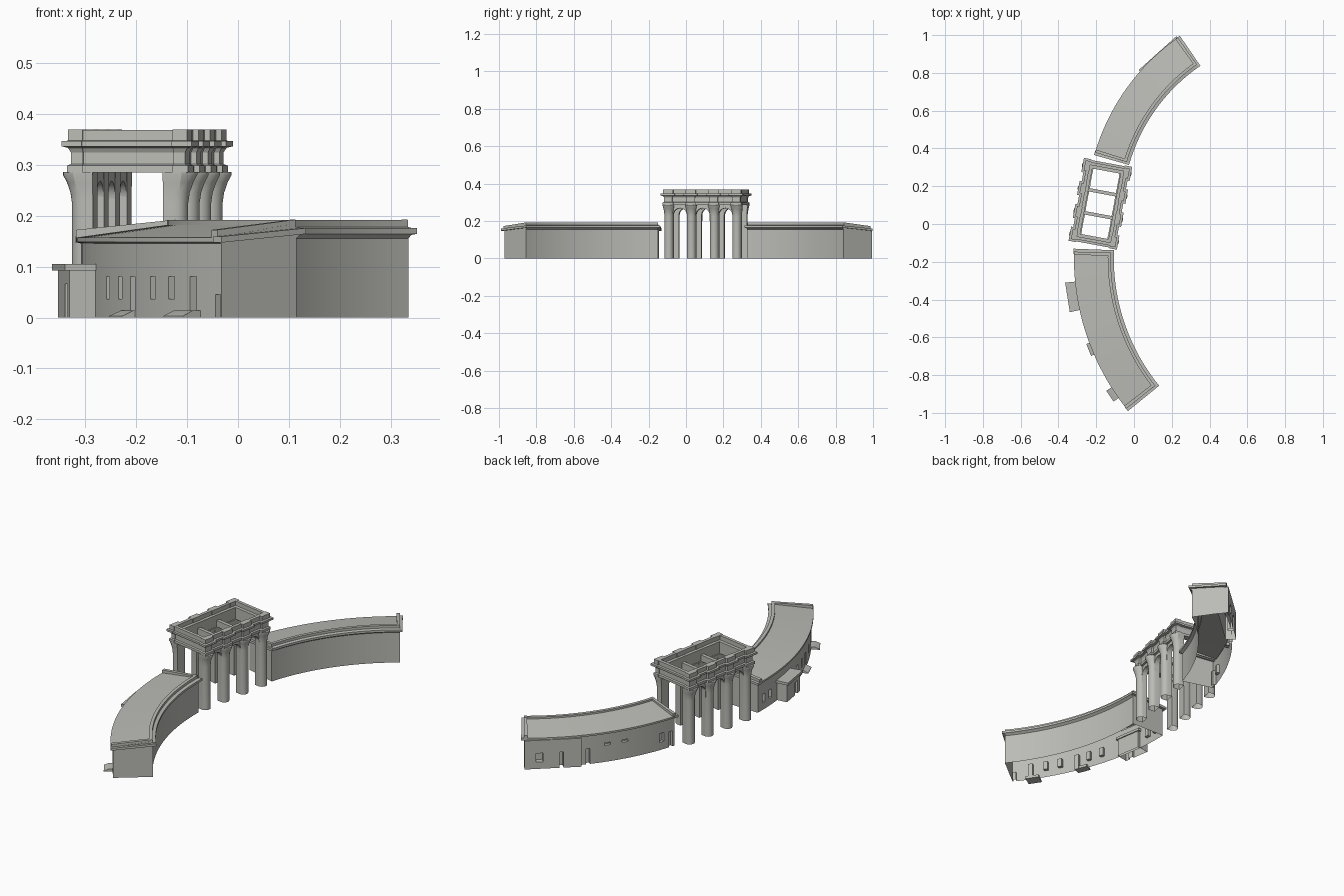
import bpy, bmesh, math
from math import sin, cos, radians

if "Cube" in bpy.data.objects:
    bpy.data.objects.remove(bpy.data.objects["Cube"])

stone = bpy.data.materials.new("grey stone")
stone.diffuse_color = (0.50, 0.50, 0.47, 1)
stone.use_nodes = True
stone.node_tree.nodes["Principled BSDF"].inputs["Base Color"].default_value = stone.diffuse_color


def finish(bm, name):
    bmesh.ops.recalc_face_normals(bm, faces=bm.faces[:])
    me = bpy.data.meshes.new(name)
    bm.to_mesh(me)
    bm.free()
    for p in me.polygons:
        p.use_smooth = True
    me.set_sharp_from_angle(angle=radians(26))
    me.materials.append(stone)
    ob = bpy.data.objects.new(name, me)
    bpy.context.collection.objects.link(ob)
    return ob


def open_bottom(ob):
    """Remove the faces lying on the ground and refresh sharp edges."""
    bm = bmesh.new()
    bm.from_mesh(ob.data)
    low = [f for f in bm.faces if all(v.co.z < 1e-4 for v in f.verts)]
    bmesh.ops.delete(bm, geom=low, context='FACES')
    bm.to_mesh(ob.data)
    bm.free()
    ob.data.set_sharp_from_angle(angle=radians(26))


def add_loft(bm, loops, cyclic=False):
    """Skin a row of matching loops; cap the ends unless cyclic."""
    rows = [[bm.verts.new(p) for p in lp] for lp in loops]
    n = len(rows[0])
    last = len(rows) if cyclic else len(rows) - 1
    for i in range(last):
        a, b = rows[i], rows[(i + 1) % len(rows)]
        for j in range(n):
            k = (j + 1) % n
            bm.faces.new((a[j], a[k], b[k], b[j]))
    if not cyclic:
        bm.faces.new(rows[0])
        bm.faces.new(rows[-1])


def add_sweep(bm, centre, prof, t0, t1, n=1):
    """Sweep an (r, z) profile round a centre, angles measured from -x."""
    loops = []
    for i in range(n + 1):
        t = radians(t0 + (t1 - t0) * i / n)
        loops.append([(centre[0] - r * cos(t), centre[1] - r * sin(t), z) for r, z in prof])
    add_loft(bm, loops)


def sweep(name, *args):
    bm = bmesh.new()
    add_sweep(bm, *args)
    return finish(bm, name)


def rect(r0, r1, z0, z1):
    return [(r0, z0), (r0, z1), (r1, z1), (r1, z0)]


def cut(ob, cutter):
    mod = ob.modifiers.new("cut", 'BOOLEAN')
    mod.operation = 'DIFFERENCE'
    mod.solver = 'EXACT'
    mod.object = cutter
    dg = bpy.context.evaluated_depsgraph_get()
    me = bpy.data.meshes.new_from_object(ob.evaluated_get(dg))
    ob.modifiers.clear()
    ob.data = me
    open_bottom(ob)


def wing(name, c, ri, ro, t0, t1, openings, extras=()):
    s = 1 if t1 > t0 else -1
    # wall, cornice, parapet and sloping roof in one section
    prof = [(ri + .014, 0), (ri + .014, .155), (ri + .006, .161), (ri, .164), (ri, .175),
            (ri + .016, .178), (ri + .016, .191), (ri + .032, .191), (ri + .032, .182),
            (ro, .157), (ro, .148), (ro - .01, .145), (ro - .01, 0)]
    body = sweep(name + "_body", c, prof, t0 + .65 * s, t1 - .65 * s, 28)
    # sloping cornice and parapet over each end wall
    bm = bmesh.new()
    for t, d in ((t0, s), (t1, -s)):
        add_sweep(bm, c, [(ri, .164), (ri, .1755), (ro + .002, .159), (ro + .002, .147)], t, t + 1.2 * d)
        add_sweep(bm, c, [(ri + .016, .170), (ri + .016, .192), (ro, .172), (ro, .152)],
                  t + .7 * d, t + 1.5 * d)
    finish(bm, name + "_end_parapets")
    # recessed windows and doors: (angle, half width, z0, z1)
    bm = bmesh.new()
    for t, w, z0, z1 in openings:
        a = math.degrees(w / ro)
        add_sweep(bm, c, rect(ro - .026, ro + .03, z0, z1), t - a, t + a)
    cutter = finish(bm, name + "_window_cutter")
    cutter.hide_render = True
    for ob in (body, *extras):
        cut(ob, cutter)
    bpy.data.objects.remove(cutter)


# south wing
SC = (.965, -.18)
windows = [(t, .011, .036, .08) for t in (.6, 3.2, 16.6, 20, 27.2, 30.6)]
doors = [(23, .012, -.01, .08), (34.2, .012, -.01, .08), (37.9, .008, -.01, .045)]
wing("south_wing", SC, 1.072, 1.283, -2.2, 39.1, windows + doors)

# annex with roof slab and door, entrance steps
annex = sweep("annex", SC, rect(1.26, 1.325, 0, .094), 6, 12)
slab = sweep("annex_roof", SC, rect(1.255, 1.336, .092, .105), 5.6, 12.4)
bm = bmesh.new()
add_sweep(bm, SC, rect(1.313, 1.35, -.01, .066), 9.8, 10.9)
annex_cutter = finish(bm, "annex_door_cutter")
annex_cutter.hide_render = True
cut(annex, annex_cutter)
bpy.data.objects.remove(annex_cutter)
for t, r in ((22, 1.300), (33.8, 1.315)):
    sweep("entrance_step", SC, [(1.26, 0), (1.26, .014), (r - .025, .014), (r, .003), (r, 0)],
          t - 1.5, t + 1.5)

# north wing with a flat projecting end block
NC = (.885, .055)
block = sweep("north_end_block", NC, rect(1.095, 1.148, 0, .147), -41.5, -54.9)
openings = [(-17.6, .010, -.01, .08), (-20.2, .013, .04, .085), (-30.3, .016, .085, .098),
            (-34.8, .016, .085, .098), (-39.7, .010, -.01, .08), (-46.2, .010, -.01, .08),
            (-51.4, .016, .035, .08)]
wing("north_wing", NC, .947, 1.138, -15.8, -55.7, openings, (block,))

# ---- colonnaded gate, built in its own frame then turned ----
gate = []
ROWS = (-.185, -.062, .062, .185)


def loop4(u0, u1, v0, v1, z):
    return [(u0, v0, z), (u1, v0, z), (u1, v1, z), (u0, v1, z)]


# entablature: architrave, frieze, cornice and attic (half width, z)
ENT = [(.110, .285), (.110, .298), (.103, .301), (.103, .324), (.108, .333),
       (.119, .336), (.119, .346), (.108, .347), (.108, .368)]
bm = bmesh.new()
loops = [loop4(-h, h, -h - .1, h + .1, z) for h, z in ENT]
loops += [loop4(-h, h, -h - .1, h + .1, z)
          for h, z in ((.092, .368), (.092, .346), (.076, .346), (.076, .285))]
add_loft(bm, loops, True)
gate.append(finish(bm, "entablature"))

# entablature breaks forward over every column
bm = bmesh.new()
for s in (-1, 1):
    for v in ROWS:
        loops = []
        for h, z in ENT:
            w = .023 + (h - .104)
            u0, u1 = sorted((s * .090, s * (h + .011)))
            loops.append(loop4(u0, u1, v - w, v + w, z + (.0005 if z > .36 else 0)))
        add_loft(bm, loops)
gate.append(finish(bm, "entablature_projections"))

# half-round columns with flaring capitals
bm = bmesh.new()
for s in (-1, 1):
    for v in ROWS:
        loops = []
        for z, f in ((0, 0), (.225, 0), (.245, .003), (.265, .010), (.280, .018), (.286, .018)):
            r = .024 + f
            lp = [(s * .070, v - .024 - f * .2, z), (s * .092, v - .024 - f * .3, z)]
            for i in range(1, 8):
                a = radians(-90 + 22.5 * i)
                lp.append((s * (.092 + r * cos(a)), v + (.024 + f * .5) * sin(a), z))
            lp += [(s * .092, v + .024 + f * .3, z), (s * .070, v + .024 + f * .2, z)]
            loops.append(lp)
        add_loft(bm, loops)
gate.append(finish(bm, "columns"))
open_bottom(gate[-1])

# arches between the columns of both long sides
arch = [(-.0615, .200), (-.038, .200)]
arch += [(-.038 * cos(math.pi * i / 12), .230 + .038 * sin(math.pi * i / 12)) for i in range(13)]
arch += [(.038, .200), (.0615, .200), (.0615, .286), (-.0615, .286)]
bm = bmesh.new()
for s in (-1, 1):
    for v in (-.1235, 0, .1235):
        add_loft(bm, [[(s * u, v + p, z) for p, z in arch] for u in (.071, .098)])
gate.append(finish(bm, "arches"))

# cross beams
bm = bmesh.new()
for v in (-.062, .062):
    add_loft(bm, [loop4(-.085, .085, v - .009, v + .009, z) for z in (.285, .318)])
gate.append(finish(bm, "cross_beams"))

for ob in gate:
    ob.location = (-.178, .107, 0)
    ob.rotation_euler = (0, 0, radians(-10.5))
